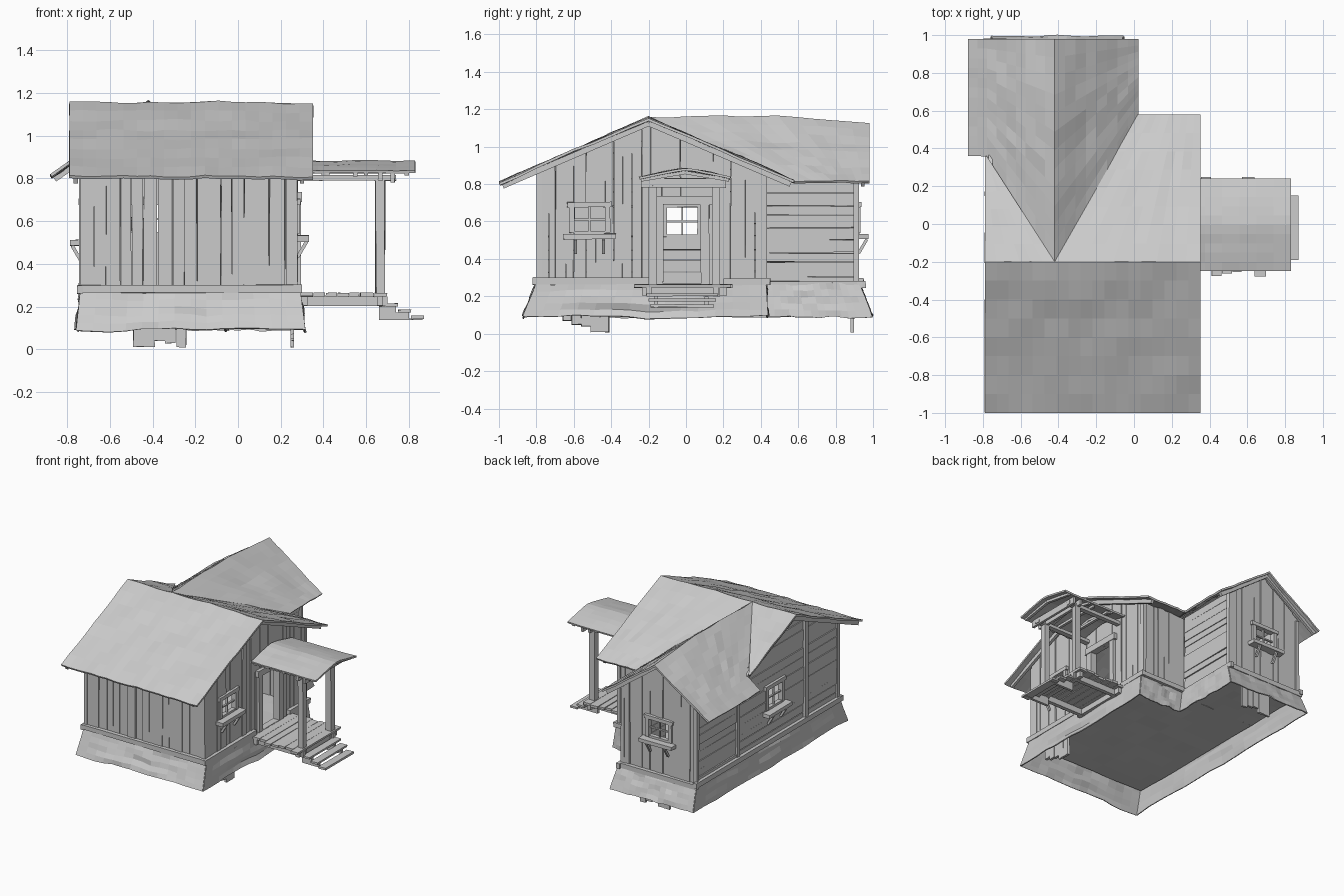
import bpy, bmesh, math, random
from mathutils import Vector, noise

if "Cube" in bpy.data.objects:
    bpy.data.objects.remove(bpy.data.objects["Cube"])

random.seed(4)
R = random.uniform


def finish(name, bm, thick=0, offset=-1):
    if not thick:
        bmesh.ops.recalc_face_normals(bm, faces=bm.faces)
    me = bpy.data.meshes.new(name)
    bm.to_mesh(me)
    bm.free()
    ob = bpy.data.objects.new(name, me)
    bpy.context.collection.objects.link(ob)
    if thick:
        m = ob.modifiers.new("thickness", 'SOLIDIFY')
        m.thickness, m.offset = thick, offset


def hexa(bm, pts):
    v = [bm.verts.new(p) for p in pts]
    for f in ((0, 1, 2, 3), (4, 5, 6, 7), (0, 1, 5, 4), (1, 2, 6, 5), (2, 3, 7, 6), (3, 0, 4, 7)):
        bm.faces.new([v[i] for i in f])


# A wall frame is (normal axis, position, outward sign); u runs along the wall, n points out
def slab(bm, F, u0, u1, z0, z1, n0, n1, j=0):
    ax, pos, s = F
    pts = []
    for n in (n0, n1):
        for u, z in ((u0, z0), (u1, z0), (u1, z1), (u0, z1)):
            u, z, d = u + R(-j, j), z + R(-j, j), pos + s * n
            pts.append((d, u, z) if ax == 'x' else (u, d, z))
    hexa(bm, pts)


def box(bm, x0, x1, y0, y1, z0, z1, j=0):
    slab(bm, ('y', 0, 1), x0, x1, z0, z1, y0, y1, j)


def beam(bm, a, b, w, h):
    a, b = Vector(a), Vector(b)
    d = (b - a).normalized()
    side = d.cross(Vector((0, 0, 1))).normalized() * w / 2
    up = side.cross(d).normalized() * h / 2
    hexa(bm, [p + side * i + up * k for p in (a, b) for i, k in ((-1, -1), (1, -1), (1, 1), (-1, 1))])


def cuts(a, b, w, stops):
    """Irregular board edges from a to b that always include the stops."""
    marks = sorted([a, b] + [s for s in stops if a < s < b])
    out = [a]
    for p, q in zip(marks, marks[1:]):
        n = max(1, round((q - p) / w))
        out += [p + (q - p) * (i + (R(-.2, .2) if i < n else 0)) / n for i in range(1, n + 1)]
    return list(zip(out, out[1:]))


def wall(name, F, u0, u1, z0, z1, hole=None, flat=False, w=.05, planes=()):
    bm = bmesh.new()
    h = hole or (9, 9, 9, 9)
    for a, b in cuts(z0, z1, w, h[2:]) if flat else cuts(u0, u1, w, h[:2]):
        lo, hi, (ha, hb), (c0, c1) = (u0, u1, h[:2], h[2:]) if flat else (z0, z1, h[2:], h[:2])
        inside = hole and c0 - .001 < (a + b) / 2 < c1
        n = R(-.004, .007)
        for p, q in ([(lo, ha), (hb, hi)] if inside else [(lo, hi)]):
            if q - p < .005:
                continue
            if flat:
                slab(bm, F, p, q, a + .002, b - .001, -.015, n, .003)
            else:
                slab(bm, F, a + .001, b - .001, p, q, -.015, n, .003)
    for co, no in planes:
        bmesh.ops.bisect_plane(bm, geom=bm.verts[:] + bm.edges[:] + bm.faces[:],
                               plane_co=co, plane_no=no, clear_outer=True)
    finish(name, bm)


def sheet(name, fn, nu, nv, thick, amp=.012, offset=-1, up=True):
    """Rippled sheet through fn(s, t), s and t in 0..1."""
    bm = bmesh.new()
    g = []
    for i in range(nu + 1):
        row = []
        for k in range(nv + 1):
            p = Vector(fn(i / nu, k / nv))
            p.z += noise.noise(p * 5) * amp + noise.noise(p * 17) * amp * .6
            row.append(bm.verts.new(p))
        g.append(row)
    for i in range(nu):
        for k in range(nv):
            bm.faces.new((g[i][k], g[i + 1][k], g[i + 1][k + 1], g[i][k + 1]))
    bmesh.ops.remove_doubles(bm, verts=bm.verts, dist=.0005)
    bm.normal_update()
    if up and sum(f.normal.z for f in bm.faces) < 0:
        bmesh.ops.reverse_faces(bm, faces=bm.faces)
    finish(name, bm, thick, offset)


# ---- Wall frames and roof cutting planes
RIGHT, LEFT = ('x', .27, 1), ('x', -.725, -1)
FRONT, BACK = ('y', -.79, -1), ('y', .915, 1)
STEP, WING = ('y', .42, 1), ('x', -.11, 1)
main_cut = [((0, -.2, 1.135), (0, -.34, .8)), ((0, -.2, 1.135), (0, .33, .78))]
wing_cut = [((-.42, 0, 1.1), (-.32, 0, .44)), ((-.42, 0, 1.1), (.32, 0, .44))]

# ---- Plank walls
win_r, win_l, win_b = (-.60, -.43, .54, .68), (-.105, .065, .52, .68), (-.505, -.335, .54, .68)
door = (-.13, .09, .26, .69)
wall("front_wall", FRONT, -.725, .27, .25, .88, w=.06)
wall("right_wall_window_side", RIGHT, -.79, -.19, .25, 1.16, win_r, planes=main_cut)
wall("right_wall_door_side", RIGHT, -.19, .42, .25, 1.16, door, planes=main_cut)
wall("left_wall_main", LEFT, -.79, .42, .25, 1.16, win_l, True, .065, main_cut)
wall("left_wall_wing", LEFT, .42, .915, .25, .88, None, True, .065)
wall("main_back_wall", STEP, -.11, .27, .25, .87)
wall("wing_right_wall", WING, .42, .915, .25, .88, None, True, .065)
wall("wing_back_wall", BACK, -.725, -.11, .25, 1.13, win_b, planes=wing_cut)

# ---- Base boards and corner boards
bm = bmesh.new()
for F, a, b, z in ((FRONT, -.75, .30, .265), (RIGHT, -.82, -.2, .265), (RIGHT, .2, .45, .26), (STEP, -.09, .29, .26),
                   (WING, .44, .96, .245), (BACK, -.75, -.08, .245), (LEFT, -.82, .95, .26)):
    slab(bm, F, a, b, z, z + .036, 0, .028, .002)
finish("base_boards", bm)
bm = bmesh.new()
for x, y, z in ((-.725, -.785, .86), (.265, -.785, .86), (.265, .42, .86), (-.11, .91, .86), (-.725, .91, .86), (-.725, .42, .86)):
    box(bm, x - .014, x + .014, y - .014, y + .014, .26, z, .003)
box(bm, -.745, -.72, -.41, -.375, .26, 1.04, .003)
finish("corner_boards", bm)

# ---- Floor
for name, a, b, n in (("main_floor", -.79, .42, 10), ("wing_floor", .42, .915, 5)):
    sheet(name, lambda s, t, a=a, b=b: (-.725 + s * (.99 if a < 0 else .615), a + (b - a) * t, .25), 9, n, .014, .006)

# ---- Flared foundation skirt, one rippled sheet per side: corner x, y, outward flare x, y
L = [(-.735, -.80, -.02, -.07), (.29, -.80, .022, -.07), (.29, .425, .022, .01),
     (-.085, .425, .03, .01), (-.085, .925, .03, .068), (-.735, .925, -.02, .068)]
for i, (a, b) in enumerate(zip(L, L[1:] + L[:1])):
    def skirt(s, t, a=a, b=b):
        p = [(q[0] + q[2] * t, q[1] + q[3] * t) for q in (a, b)]
        w = .02 * math.sin(math.pi * s) * noise.noise((s * 5, t * 3, i))
        n = Vector((b[1] - a[1], a[0] - b[0])).normalized() * w
        return [p[0][k] + (p[1][k] - p[0][k]) * s + n[k] for k in (0, 1)] + [.265 - .175 * t]
    sheet(f"skirt_{i}", skirt, 14, 5, .008, .014, 0, False)

# ---- Crawl-space planks hanging below the skirt
bm = bmesh.new()
for k in range(5):
    slab(bm, RIGHT, -.66 + .05 * k, -.612 + .05 * k, (.07, .05, .04, .01, .01)[k], .24, -.025, -.008, .003)
    slab(bm, BACK, -.49 + .05 * k, -.442 + .05 * k, (.01, .01, .04, .03, .01)[k], .24, -.035, -.018, .003)
finish("crawl_space_planks", bm)


# ---- Roof slopes; the wing roof meets the main roof along two valleys
def lerp(a, b, t):
    return a + (b - a) * t


def main_z(y):
    return 1.157 - (.347 * (-.2 - y) / .8 if y < -.2 else .337 * (y + .2) / .78)


def back_slope(s, t, y1, edge, valley):
    y = lerp(-.2, y1, t)
    return lerp(-.42 + valley * t, edge, s), y, main_z(y)


def wing_slope(s, t, side, span, vd, vy):
    d = span * t
    y = lerp(-.2 + vy * min(1, d / vd), .98, s)
    ridge = 1.157 - .03 * (y + .2) / 1.18 + .02 * math.sin(math.pi * (y + .2) / 1.18)
    return -.42 + side * d, y, lerp(ridge, .815, t)


sheet("main_roof_front", lambda s, t: (lerp(-.79, .352, s), lerp(-1, -.2, t), main_z(lerp(-1, -.2, t))), 18, 8, .014)
sheet("main_roof_back_right", lambda s, t: back_slope(s, t, .58, .352, .44), 10, 8, .014)
sheet("main_roof_back_left", lambda s, t: back_slope(s, t, .36, -.79, -.36), 6, 6, .014)
sheet("wing_roof_right", lambda s, t: wing_slope(s, t, 1, .445, .445, .78), 12, 8, .014)
sheet("wing_roof_left", lambda s, t: wing_slope(s, t, -1, .46, .36, .56), 12, 9, .014)

# ---- Rake boards under the roof edges
bm = bmesh.new()
for x in (.30, -.76):
    beam(bm, (x, -.98, .79), (x, -.2, 1.125), .02, .03)
    beam(bm, (x, -.2, 1.125), (x, .56 if x > 0 else .36, .80 if x > 0 else .885), .02, .03)
for x in (-.86, .0):
    beam(bm, (-.42, .945, 1.105), (x, .945, .798), .02, .03)
finish("rake_boards", bm)

# ---- Windows with frame, cross bars, sill and brackets
for name, F, (a, b, c, d) in (("right", RIGHT, win_r), ("left", LEFT, win_l), ("back", BACK, win_b)):
    bm = bmesh.new()
    m, h = (a + b) / 2, (c + d) / 2
    slab(bm, F, a - .025, a + .004, c, d, -.02, .018, .002)
    slab(bm, F, b - .004, b + .025, c, d, -.02, .018, .002)
    slab(bm, F, a - .035, b + .035, d - .004, d + .024, -.02, .022, .002)
    slab(bm, F, a - .055, b + .055, c - .035, c - .008, -.02, .062, .003)
    slab(bm, F, a, b, c - .01, c + .01, -.02, .012)
    slab(bm, F, m - .005, m + .005, c, d, -.01, .004)
    slab(bm, F, a, b, h - .005, h + .005, -.01, .004)
    for u in (a + .01, b - .01):
        pts = [(F[1] + F[2] * n, z) for n, z in ((.008, c - .11), (.052, c - .035))]
        beam(bm, *[(p, u, z) if F[0] == 'x' else (u, p, z) for p, z in pts], .016, .016)
    finish(name + "_window", bm)

# ---- Door frame
bm = bmesh.new()
slab(bm, RIGHT, -.165, -.12, .26, .70, -.025, .025, .002)
slab(bm, RIGHT, .08, .125, .26, .70, -.025, .025, .002)
slab(bm, RIGHT, -.18, .14, .69, .735, -.025, .03, .002)
slab(bm, RIGHT, -.13, .09, .25, .268, -.03, .02)
finish("door_frame", bm)

# ---- Porch deck, frame and posts
bm = bmesh.new()
for a, b in cuts(.285, .70, .058, []):
    box(bm, a + .002, b - .002, R(-.28, -.24), R(.225, .25), .247, .264, .002)
finish("porch_deck", bm)
bm = bmesh.new()
for y in (-.2, .16):
    box(bm, .25, .70, y - .015, y + .015, .203, .247)
for x in (.31, .665):
    box(bm, x - .015, x + .015, -.235, .22, .205, .246)
finish("porch_floor_frame", bm)
bm = bmesh.new()
for y in (-.178, .16):
    box(bm, .645, .688, y - .022, y + .022, .2, .80, .004)
finish("porch_posts", bm)

# ---- Porch roof on beams and rafters
sheet("porch_roof", lambda s, t: (lerp(.285, .83, s), lerp(-.25, .24, t),
                                  .837 + .047 * (1 - abs(2 * t - 1) ** 1.3)), 6, 10, .013, .006)
bm = bmesh.new()
for y in (-.178, .16):
    box(bm, .27, .74, y - .018, y + .018, .79, .815, .002)
for x, z in ((.42, .812), (.55, .812), (.666, .79), (.725, .78)):
    box(bm, x - .01, x + .01, -.24, .215, z, .83, .002)
for x in (.40, .60, .79):
    for y in (-.24, .23):
        beam(bm, (x, -.005, .862), (x, y, .822), .02, .018)
finish("porch_roof_frame", bm)

# ---- Porch steps
bm = bmesh.new()
for x, z, a, b in ((.72, .208, -.21, .17), (.78, .178, -.2, .16), (.842, .148, -.19, .15)):
    box(bm, x - .03, x + .03, a, b, z - .006, z + .008, .002)
for y in (-.16, .11):
    for x0, x1, z in ((.66, .74, .2), (.70, .80, .172), (.74, .865, .144)):
        box(bm, x0, x1, y - .01, y + .01, .138, z)
finish("porch_steps", bm)
